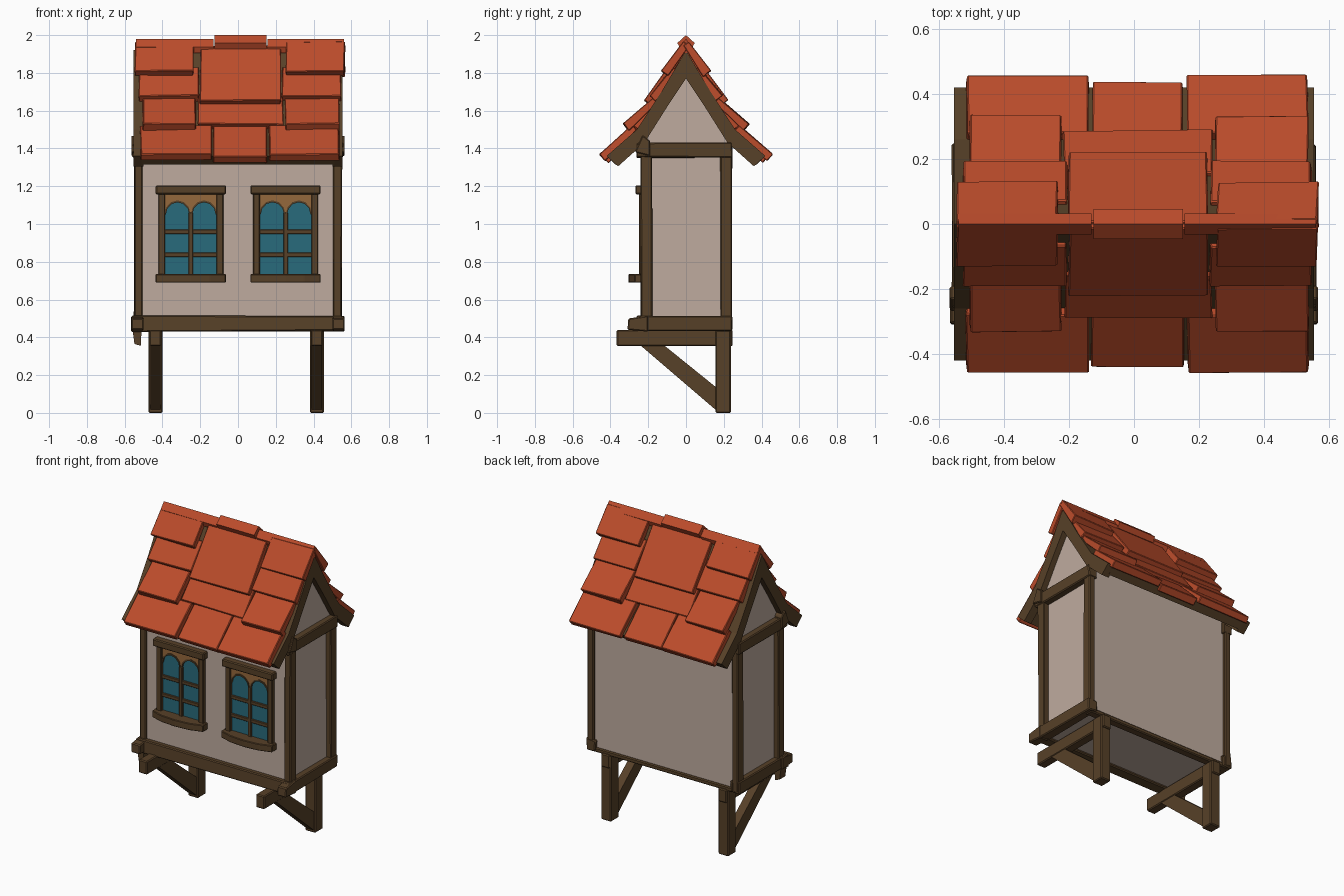
import bpy, bmesh, math, random
from mathutils import Vector

if "Cube" in bpy.data.objects:
    bpy.data.objects.remove(bpy.data.objects["Cube"])

random.seed(4)


def material(name, rgb):
    m = bpy.data.materials.new(name)
    m.diffuse_color = (*rgb, 1)
    m.use_nodes = True
    m.node_tree.nodes["Principled BSDF"].inputs["Base Color"].default_value = m.diffuse_color
    return m


WOOD = material("dark_wood", (0.095, 0.052, 0.021))
PANEL = material("light_wood", (0.30, 0.14, 0.045))
WALL = material("plaster", (0.52, 0.41, 0.345))
TILE = material("clay_tile", (0.50, 0.072, 0.024))
GLASS = material("glass", (0.022, 0.145, 0.20))


def prism(name, pts, axis, a, b, mat, bevel=0.0, jitter=0.0):
    """Extrude a 2D outline along one axis, from a to b."""
    def place(p, d):
        u, v = p
        return {'x': (d, u, v), 'y': (u, d, v), 'z': (u, v, d)}[axis]
    bm = bmesh.new()
    lo = [bm.verts.new(place(p, a)) for p in pts]
    hi = [bm.verts.new(place(p, b)) for p in pts]
    bm.faces.new(lo)
    bm.faces.new(hi)
    n = len(pts)
    for i in range(n):
        j = (i + 1) % n
        bm.faces.new((lo[i], lo[j], hi[j], hi[i]))
    for v in bm.verts:
        v.co += Vector([random.uniform(-jitter, jitter) for _ in range(3)])
    bmesh.ops.recalc_face_normals(bm, faces=bm.faces)
    if bevel:
        bmesh.ops.bevel(bm, geom=bm.edges[:], offset=bevel, segments=1, affect='EDGES')
    me = bpy.data.meshes.new(name)
    bm.to_mesh(me)
    bm.free()
    me.materials.append(mat)
    ob = bpy.data.objects.new(name, me)
    bpy.context.collection.objects.link(ob)
    return ob


def box(name, x, y, z, mat=WOOD, bevel=0.006, jitter=0.0):
    pts = [(x[0], y[0]), (x[1], y[0]), (x[1], y[1]), (x[0], y[1])]
    return prism(name, pts, 'z', z[0], z[1], mat, bevel, jitter)


# Plastered body with gable ends
half = [(0.225, 0.45), (0.225, 1.45), (0.10, 1.64), (0, 1.80)]
prism("walls", half + [(-y, z) for y, z in half[-2::-1]], 'x', -0.515, 0.515, WALL)

# Corner posts, side beams and gable boards
outer = [(0, 1.92), (0.13, 1.70), (0.26, 1.50), (0.42, 1.36)]
inner = [(0.36, 1.305), (0.22, 1.43), (0.10, 1.62), (0, 1.77)]
for s, side in ((-1, "left"), (1, "right")):
    xs = sorted((s * 0.503, s * 0.55))
    for y, end in (((-0.24, -0.18), "front"), ((0.183, 0.243), "back")):
        box(f"{side}_{end}_post", xs, y, (0.44, 1.43), jitter=0.003)
    xb = sorted((s * 0.49, s * 0.558))
    box(f"{side}_bottom_beam", xb, (-0.24, 0.245), (0.435, 0.51), jitter=0.004)
    box(f"{side}_top_beam", xb, (-0.26, 0.245), (1.35, 1.43), jitter=0.004)
    # rough-cut beam end at the front corner
    prism(f"{side}_beam_end", [(-0.31, 0.44), (-0.20, 0.43), (-0.20, 0.515), (-0.305, 0.50)],
          'x', *sorted((s * 0.50, s * 0.565)), WOOD, 0.006)
    prism(f"{side}_brace_end", [(-0.27, 1.38), (-0.19, 1.36), (-0.19, 1.44), (-0.23, 1.47)],
          'x', *sorted((s * 0.51, s * 0.565)), WOOD, 0.005)
    for d, face in ((-1, "front"), (1, "back")):
        prism(f"{side}_{face}_gable_board", [(d * y, z) for y, z in outer + inner],
              'x', *sorted((s * 0.50, s * 0.553)), WOOD)

# Long beams along the front and back
box("front_bottom_beam", (-0.565, 0.555), (-0.262, -0.19), (0.432, 0.512), jitter=0.004)
box("back_bottom_beam", (-0.53, 0.53), (0.18, 0.235), (0.43, 0.46))
prism("corner_peg", [(-0.548, 0.365), (-0.515, 0.355), (-0.51, 0.45), (-0.56, 0.45)],
      'y', -0.25, -0.19, WOOD)

# Wooden underside of the roof
under = [(0.375, 1.315), (0.23, 1.445), (0.11, 1.635), (0, 1.79)]
for d, face in ((-1, "front"), (1, "back")):
    prism(f"{face}_roof_deck", [(d * y, z) for y, z in outer + under], 'x', -0.51, 0.51, WOOD)

# Roof tiles: x range, upper point and lower point of the outer face
tiles = [
    (-0.515, -0.14, (0.28, 1.525), (0.46, 1.37)),
    (-0.13, 0.15, (0.24, 1.55), (0.44, 1.36)),
    (0.165, 0.535, (0.28, 1.525), (0.46, 1.37)),
    (-0.505, -0.225, (0.17, 1.67), (0.335, 1.53)),
    (-0.215, 0.24, (0.16, 1.68), (0.29, 1.53)),
    (0.25, 0.535, (0.17, 1.67), (0.335, 1.53)),
    (-0.525, -0.205, (0.07, 1.83), (0.195, 1.68)),
    (0.235, 0.545, (0.07, 1.83), (0.195, 1.68)),
    (-0.545, -0.235, (0.012, 1.965), (0.132, 1.81)),
    (-0.20, 0.225, (0.012, 1.945), (0.225, 1.655)),
    (0.255, 0.565, (0.012, 1.965), (0.132, 1.81)),
]
for d, face in ((-1, "front"), (1, "back")):
    for k, (x0, x1, t, b) in enumerate(tiles):
        t, b = Vector(t), Vector(b)
        along = (b - t).normalized()
        normal = Vector((-along.y, along.x))
        quad = [t, b, b - normal * 0.048, t - normal * 0.035]
        prism(f"{face}_roof_tile_{k + 1}", [(d * p.x, p.y) for p in quad],
              'x', x0, x1, TILE, 0.004, 0.004)

# Ridge caps
for name, x0, x1, w, top in (("left", -0.54, -0.13, 0.033, 1.98),
                             ("middle", -0.125, 0.15, 0.046, 2.0),
                             ("right", 0.155, 0.56, 0.033, 1.98)):
    prism(f"{name}_ridge_cap",
          [(0, top), (w, top - 0.042), (w * 0.6, top - 0.075),
           (-w * 0.6, top - 0.075), (-w, top - 0.042)], 'x', x0, x1, TILE)

# Twin-arched windows
for cx, side in ((-0.25, "left"), (0.252, "right")):
    box(f"{side}_glass", (cx - 0.145, cx + 0.145), (-0.229, -0.20), (0.72, 1.14), GLASS, 0)
    arch = []
    for c in (-0.070, 0.070):
        for i in range(7):
            a = math.pi * (1 - i / 6)
            arch.append((cx + c + 0.062 * math.cos(a), 1.05 + 0.065 * math.sin(a)))
    panel = [(cx - 0.145, 1.165), (cx - 0.145, 1.05)] + arch
    panel += [(cx + 0.145, 1.05), (cx + 0.145, 1.165)]
    prism(f"{side}_arch_panel", panel, 'y', -0.236, -0.21, PANEL)
    # dark trim following each arch
    for part, pts in (("left", arch[:7]), ("right", arch[7:])):
        mx = (pts[0][0] + pts[-1][0]) / 2
        rim = [(mx + (x - mx) * 1.12, 1.05 + (z - 1.05) * 1.16) for x, z in reversed(pts)]
        prism(f"{side}_{part}_arch_trim", pts + rim, 'y', -0.241, -0.21, WOOD)
    for s, part in ((-1, "left"), (1, "right")):
        box(f"{side}_{part}_jamb", sorted((cx + s * 0.136, cx + s * 0.172)),
            (-0.25, -0.20), (0.72, 1.17), bevel=0.004)
    box(f"{side}_mullion", (cx - 0.012, cx + 0.012), (-0.241, -0.21), (0.72, 1.06), bevel=0.003)
    for k, z in enumerate((0.838, 0.958)):
        box(f"{side}_glazing_bar_{k + 1}", (cx - 0.14, cx + 0.14), (-0.239, -0.21),
            (z - 0.012, z + 0.012), bevel=0.003)
    box(f"{side}_lintel", (cx - 0.186, cx + 0.186), (-0.268, -0.20), (1.157, 1.205))
    bow = [(-0.186, -0.272), (-0.10, -0.298), (0, -0.306), (0.10, -0.298), (0.186, -0.272)]
    prism(f"{side}_sill", [(cx + x, y) for x, y in bow] + [(cx + 0.186, -0.20), (cx - 0.186, -0.20)],
          'z', 0.69, 0.735, WOOD, 0.004)

# Support brackets below
for cx, side in ((-0.437, "left"), (0.417, "right")):
    box(f"{side}_support_post", (cx - 0.037, cx + 0.037), (0.155, 0.237), (0, 0.437))
    box(f"{side}_support_arm", (cx - 0.031, cx + 0.031), (-0.367, 0.247), (0.353, 0.44))
    prism(f"{side}_diagonal_brace", [(-0.25, 0.365), (-0.125, 0.365), (0.17, 0.127), (0.17, 0.005)],
          'x', cx - 0.027, cx + 0.027, WOOD)
